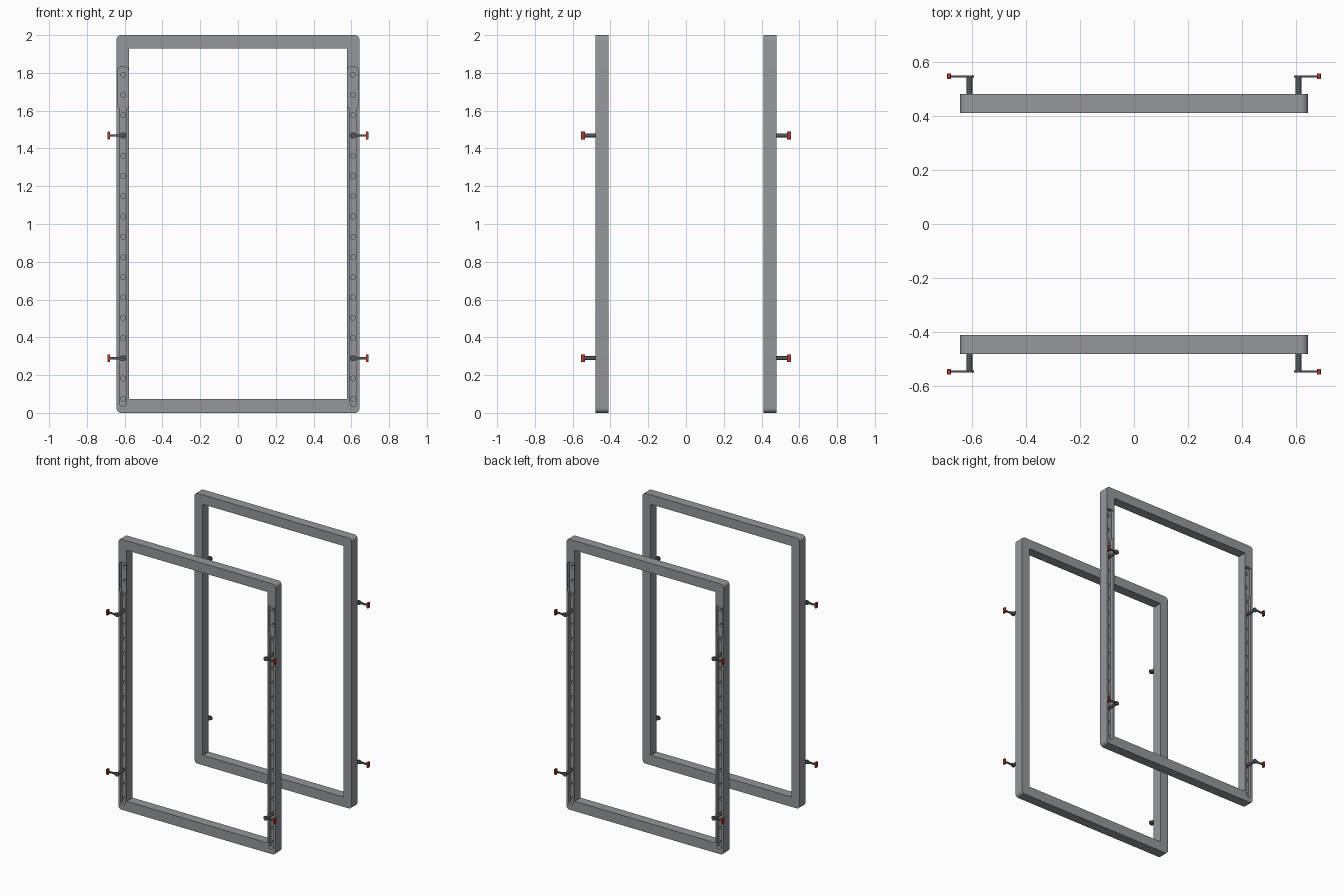
import bpy, bmesh, math
from mathutils import Matrix

cube = bpy.data.objects.get("Cube")
if cube:
    bpy.data.objects.remove(cube, do_unlink=True)


def material(name, rgb):
    m = bpy.data.materials.new(name)
    m.use_nodes = True
    m.diffuse_color = (*rgb, 1)
    m.node_tree.nodes["Principled BSDF"].inputs["Base Color"].default_value = (*rgb, 1)
    return m


GREY = material("frame grey", (0.30, 0.31, 0.325))
DARK = material("dark steel", (0.085, 0.092, 0.10))
RED = material("red cap", (0.42, 0.045, 0.025))

FRONT, BACK = -0.48, -0.41      # faces of the front frame
RAIL_X = 0.608                  # centre line of each slot
FLOOR = FRONT + 0.025           # floor of the slots
hole_heights = [0.075 + 0.1072 * i for i in range(17)]


def rounded_rect(x0, x1, z0, z1, r, steps=6):
    pts = []
    corners = [(x1 - r, z1 - r), (x0 + r, z1 - r), (x0 + r, z0 + r), (x1 - r, z0 + r)]
    for k, (cx, cz) in enumerate(corners):
        for i in range(steps + 1):
            a = math.pi / 2 * (k + i / steps)
            pts.append((cx + r * math.cos(a), cz + r * math.sin(a)))
    return pts


def circle(cx, cz, r, n=16):
    return [(cx + r * math.cos(math.tau * i / n), cz + r * math.sin(math.tau * i / n))
            for i in range(n)]


def prisms(name, outlines, y0, y1, mat):
    """Extrude x-z outlines along y into one object."""
    bm = bmesh.new()
    for pts in outlines:
        face = bm.faces.new([bm.verts.new((x, y0, z)) for x, z in pts])
        ext = bmesh.ops.extrude_face_region(bm, geom=[face])["geom"]
        verts = [g for g in ext if isinstance(g, bmesh.types.BMVert)]
        bmesh.ops.translate(bm, verts=verts, vec=(0, y1 - y0, 0))
    bmesh.ops.recalc_face_normals(bm, faces=bm.faces)
    mesh = bpy.data.meshes.new(name)
    bm.to_mesh(mesh)
    bm.free()
    mesh.materials.append(mat)
    obj = bpy.data.objects.new(name, mesh)
    bpy.context.collection.objects.link(obj)
    return obj


def smooth(obj):
    bpy.ops.object.select_all(action="DESELECT")
    obj.select_set(True)
    bpy.context.view_layer.objects.active = obj
    bpy.ops.object.shade_smooth_by_angle(angle=math.radians(35))


# Frame with its opening, slots, wide pockets and peg holes cut out
frame = prisms("front_frame", [rounded_rect(-0.643, 0.643, 0, 2, 0.025)], FRONT, BACK, GREY)
sides = (-1, 1)


def rail(half, z0, z1, r):
    return [rounded_rect(s * RAIL_X - half, s * RAIL_X + half, z0, z1, r) for s in sides]


cutters = [
    prisms("opening_cutter", [rounded_rect(-0.576, 0.576, 0.073, 1.93, 0.002, 1)],
           FRONT - 0.05, BACK + 0.05, GREY),
    prisms("slot_cutter", rail(0.018, 0.037, 1.7, 0.014), FRONT - 0.05, FLOOR, GREY),
    prisms("pocket_cutter", rail(0.027, 1.61, 1.83, 0.012), FRONT - 0.05, FLOOR, GREY),
    prisms("hole_cutter", [circle(s * RAIL_X, z, 0.013) for s in sides for z in hole_heights],
           FLOOR - 0.01, FLOOR + 0.02, GREY),
]
for c in cutters:
    c.hide_render = True
    mod = frame.modifiers.new(c.name, "BOOLEAN")
    mod.operation = "DIFFERENCE"
    mod.solver = "EXACT"
    mod.object = c
    bpy.context.view_layer.objects.active = frame
    bpy.ops.object.modifier_apply(modifier=mod.name)
    bpy.data.objects.remove(c, do_unlink=True)
smooth(frame)

# Matching frame facing the other way
rear = bpy.data.objects.new("back_frame", frame.data)
rear.rotation_euler.z = math.pi
bpy.context.collection.objects.link(rear)


def arm_outline(s, z):
    """Rounded boss tapering to a thin bar that reaches outwards."""
    r, thin = 0.016, 0.006
    pts = [(RAIL_X + r * math.cos(a), r * math.sin(a))
           for a in (math.radians(60 + 24 * i) for i in range(11))]
    pts += [(0.635, -thin), (0.68, -thin), (0.68, thin), (0.635, thin)]
    return [(s * x, z + dz) for x, dz in pts]


# Pegs: post in a hole, arm at its tip, red cap on the arm's end
for facing, turn in (("front", 0), ("back", math.pi)):
    spin = Matrix.Rotation(turn, 4, "Z")
    for s in sides:
        side = "left" if s * math.cos(turn) > 0 else "right"
        for level, z in (("lower", hole_heights[2]), ("upper", hole_heights[13])):
            label = f"{facing}_{side}_{level}"
            cap = rounded_rect(min(s * 0.677, s * 0.69), max(s * 0.677, s * 0.69),
                               z - 0.02, z + 0.02, 0.001, 1)
            post = prisms(label + "_post", [circle(s * RAIL_X, z, 0.0105)],
                          -0.544, FLOOR + 0.015, DARK)
            arm = prisms(label + "_arm", [arm_outline(s, z)], -0.549, -0.542, DARK)
            tip = prisms(label + "_cap", [cap], -0.556, -0.536, RED)
            for part in (post, arm, tip):
                part.data.transform(spin)
            smooth(post)
